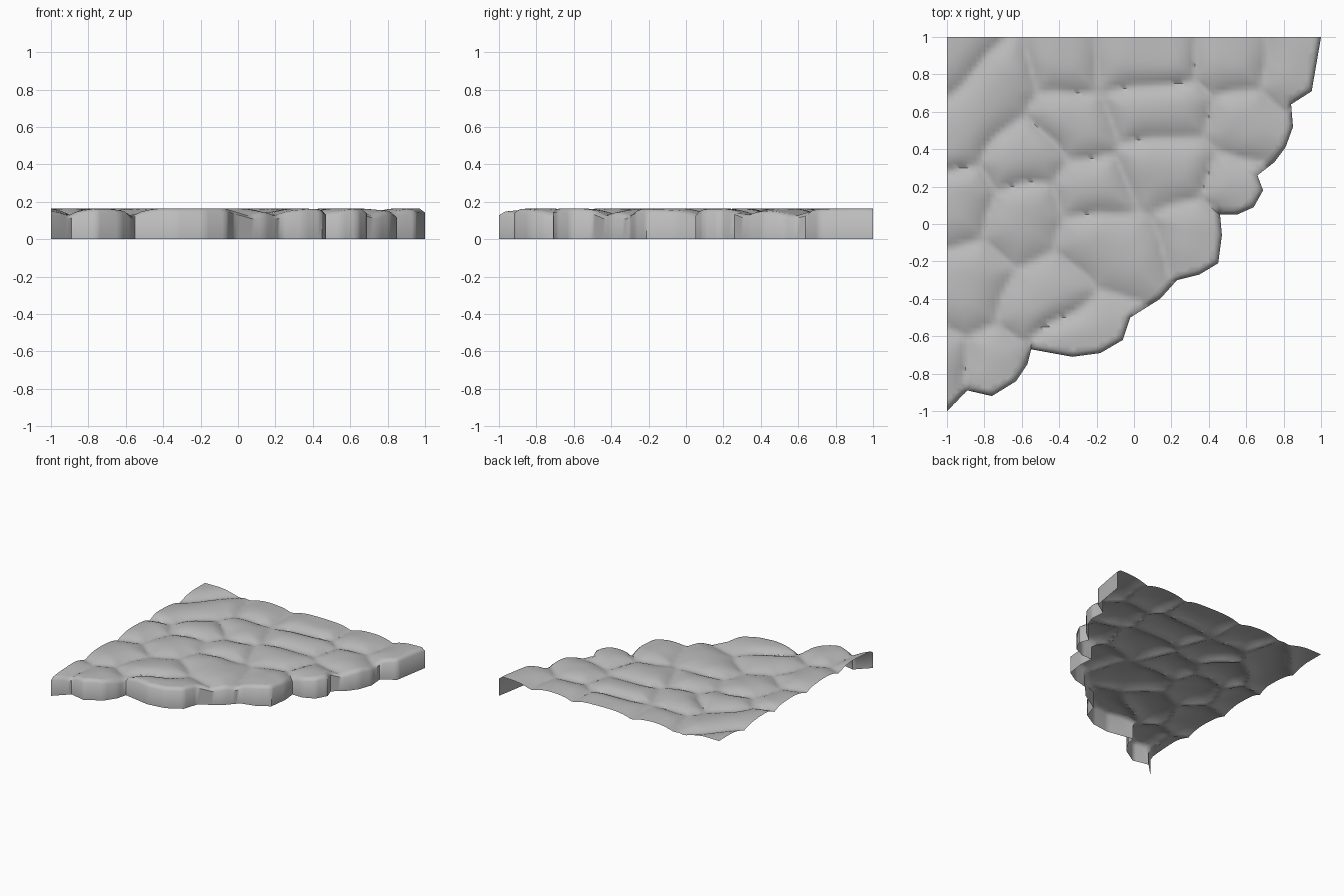
import bpy
import bmesh
import math
from mathutils import Vector
from mathutils.geometry import delaunay_2d_cdt, intersect_point_line

if "Cube" in bpy.data.objects:
    bpy.data.objects.remove(bpy.data.objects["Cube"])

TOP = 0.165
GROOVE = 0.04
RIM_DROP = 0.02
RIM_WIDTH = 0.024
STEP = 0.025

# Core line of every cobble (start x, y, end x, y) in hundredths
STONES = [
    (-102, 86, -88, 102), (-97, 40, -68, 80), (-42, 87, -36, 85),
    (-4, 87, 20, 86), (46, 86, 54, 86), (86, 80, 91, 92),
    (-38, 56, -26, 50), (2, 60, 25, 63), (56, 56, 62, 50),
    (8, 31, 26, 29), (52, 20, 57, 19), (-24, 19, -18, 20),
    (-66, 34, -54, 38), (-96, 6, -92, 18), (-62, 0, -58, 8),
    (-90, -40, -86, -28), (-20, -8, 0, -20), (32, -12, 33, -4),
    (-54, -46, -42, -38), (-40, -63, -12, -57), (-76, -80, -74, -74),
    (-106, -80, -104, -74),
]

# Scalloped outer rim, from the back left corner to the front right corner
RIM = [
    (100, 100), (95, 71), (84, 64), (85, 52), (81, 41), (75, 33), (66, 26),
    (69, 18), (64, 9), (55, 5), (46, 5), (47, -6), (45, -21), (35, -27),
    (23, -30), (14, -40), (-2, -50), (-6, -62), (-18, -69), (-33, -71),
    (-55, -67), (-57, -75), (-63, -84), (-76, -92), (-89, -89), (-100, -100),
]

stones = [(Vector((a, b)) / 100, Vector((c, d)) / 100) for a, b, c, d in STONES]
rim = [Vector(p) / 100 for p in RIM]
rim_segments = list(zip(rim, rim[1:]))
corner = Vector((-1, 1))


def nearest(p, segment):
    """Closest point of a segment to p."""
    a, b = segment
    q, t = intersect_point_line(p, a, b)
    t = max(0.0, min(1.0, t))
    return a.lerp(b, t)


def rim_distance(p):
    return min((p - nearest(p, s)).length for s in rim_segments)


def height(p):
    """Domed cobbles with grooves between them and a rounded outer rim."""
    hits = sorted(((p - q).length, i, q)
                  for i, q in enumerate(nearest(p, s) for s in stones))
    core, _, q1 = hits[0]
    edge = min((d * d - core * core) / (2 * max((q - q1).length, 0.01))
               for d, _, q in hits[1:5])
    t = max(0.0, edge) / (max(0.0, edge) + core + 1e-6)
    z = TOP - GROOVE * (1 - t) ** 2.3
    outside = max(0.0, 1 - rim_distance(p) / RIM_WIDTH)
    return z - RIM_DROP * outside


def sample(a, b):
    n = max(1, math.ceil((b - a).length / 0.03))
    return [a.lerp(b, i / n) for i in range(n)]


def inside(p):
    """Even-odd test against the plan outline."""
    hit = False
    for a, b in zip(plan, plan[1:] + plan[:1]):
        if (a.y > p.y) != (b.y > p.y):
            if p.x < a.x + (b.x - a.x) * (p.y - a.y) / (b.y - a.y):
                hit = not hit
    return hit


# Plan outline: scalloped rim plus the two straight open sides
plan = rim + [corner]
outline = []
for a, b in zip(plan, plan[1:] + plan[:1]):
    outline += sample(a, b)
points = list(outline)

# Ring of points where the rounded rim meets the top
for a, b in rim_segments:
    d = (b - a).normalized()
    inward = Vector((d.y, -d.x)) * RIM_WIDTH
    for p in sample(a, b):
        q = p + inward
        if inside(q) and rim_distance(q) > RIM_WIDTH * 0.95 and q.y < 0.99 and q.x > -0.99:
            points.append(q)

# Regular points over the top
count = round(2 / STEP)
for i in range(1, count):
    for j in range(1, count):
        p = Vector((-1 + i * STEP, -1 + j * STEP))
        if inside(p) and rim_distance(p) > RIM_WIDTH * 1.4:
            points.append(p)

verts, edges, faces, *_ = delaunay_2d_cdt(
    points, [], [list(range(len(outline)))], 1, 1e-5)

# Cobbled top sheet
bm = bmesh.new()
top = [bm.verts.new((p.x, p.y, height(p))) for p in verts]
for f in faces:
    bm.faces.new([top[i] for i in f])
bmesh.ops.recalc_face_normals(bm, faces=bm.faces)
if sum(f.normal.z for f in bm.faces) < 0:
    bmesh.ops.reverse_faces(bm, faces=bm.faces)

# Skirt down to the ground along the scalloped rim only
border = [e for e in bm.edges if e.is_boundary
          and all(rim_distance(v.co.xy) < 1e-3 for v in e.verts)
          and rim_distance((e.verts[0].co.xy + e.verts[1].co.xy) / 2) < 1e-3]
skirt = bmesh.ops.extrude_edge_only(bm, edges=border)["geom"]
for v in skirt:
    if isinstance(v, bmesh.types.BMVert):
        v.co.z = 0
bmesh.ops.recalc_face_normals(bm, faces=bm.faces)
if sum(f.normal.z for f in bm.faces) < 0:
    bmesh.ops.reverse_faces(bm, faces=bm.faces)

mesh = bpy.data.meshes.new("cobbled_ground")
bm.to_mesh(mesh)
bm.free()
ground = bpy.data.objects.new("cobbled_ground", mesh)
bpy.context.collection.objects.link(ground)

# Plain grey stone
stone = bpy.data.materials.new("grey_stone")
stone.use_nodes = True
colour = (0.5, 0.5, 0.5, 1)
stone.diffuse_color = colour
stone.node_tree.nodes["Principled BSDF"].inputs["Base Color"].default_value = colour
mesh.materials.append(stone)

bpy.context.view_layer.objects.active = ground
ground.select_set(True)
bpy.ops.object.shade_smooth_by_angle(angle=math.radians(50))
